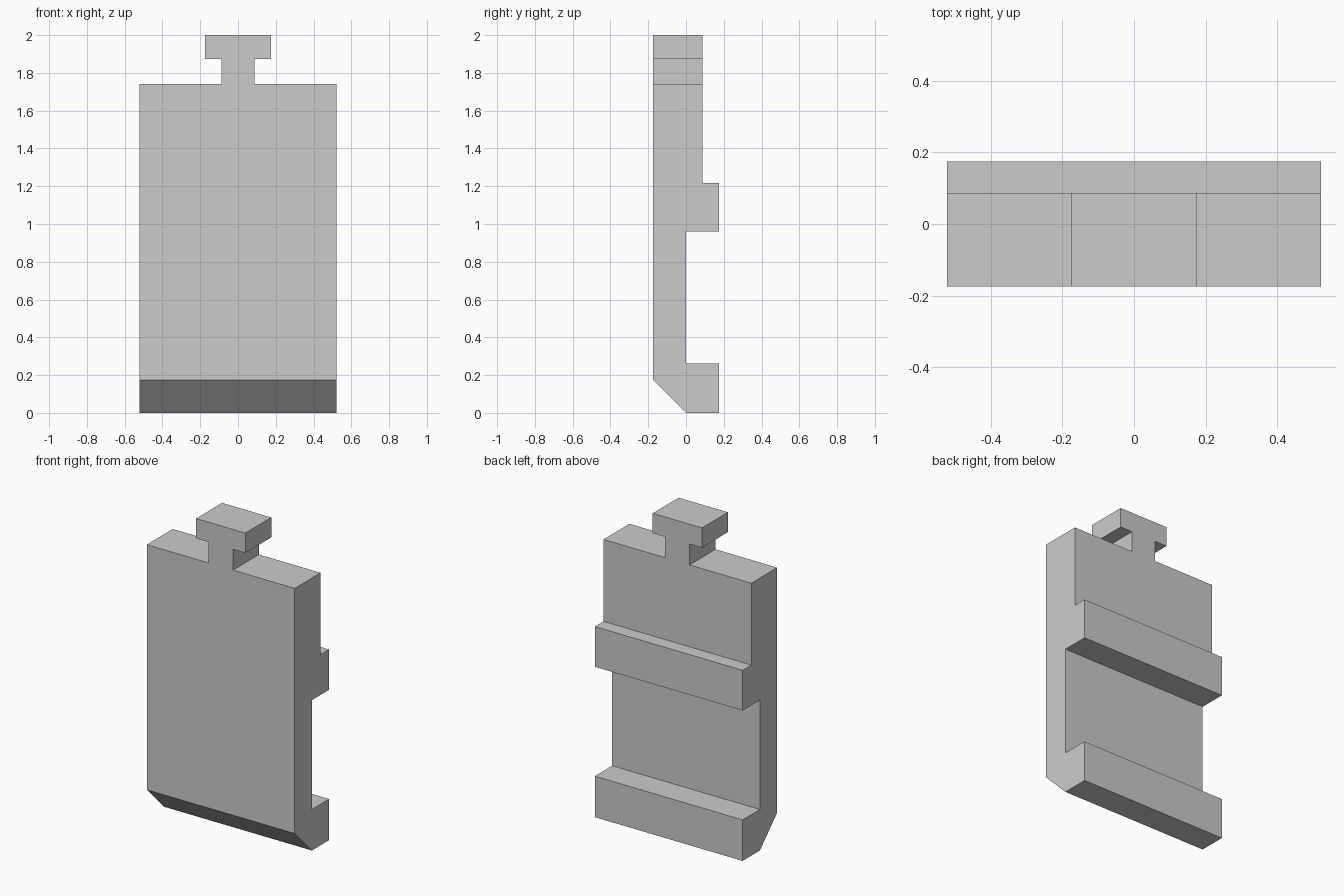
import bpy
import bmesh
from mathutils import Vector

cube = bpy.data.objects.get("Cube")
if cube:
    bpy.data.objects.remove(cube, do_unlink=True)

grey = bpy.data.materials.new("plain grey")
grey.use_nodes = True
colour = (0.6, 0.6, 0.6, 1)
grey.diffuse_color = colour
grey.node_tree.nodes["Principled BSDF"].inputs["Base Color"].default_value = colour


def extrude_profile(name, points, depth):
    """Extrude a closed 3D outline along a vector into a solid part."""
    bm = bmesh.new()
    face = bm.faces.new([bm.verts.new(p) for p in points])
    result = bmesh.ops.extrude_face_region(bm, geom=[face], use_keep_orig=True)
    moved = [v for v in result["geom"] if isinstance(v, bmesh.types.BMVert)]
    bmesh.ops.translate(bm, verts=moved, vec=Vector(depth))
    bmesh.ops.recalc_face_normals(bm, faces=bm.faces)
    mesh = bpy.data.meshes.new(name)
    bm.to_mesh(mesh)
    bm.free()
    mesh.materials.append(grey)
    obj = bpy.data.objects.new(name, mesh)
    bpy.context.collection.objects.link(obj)
    return obj


FRONT, BACK, RIB = -0.174, 0.087, 0.174
HALF_WIDTH, SHOULDER = 0.522, 1.74

# Plate with chamfered foot and two back ribs: side outline (y, z) swept across x
side = [(0, 0), (RIB, 0), (RIB, 0.262), (0, 0.262), (0, 0.96), (RIB, 0.96),
        (RIB, 1.217), (BACK, 1.217), (BACK, SHOULDER), (FRONT, SHOULDER), (FRONT, 0.175)]
extrude_profile("ribbed_plate", [(-HALF_WIDTH, y, z) for y, z in side], (2 * HALF_WIDTH, 0, 0))

# T-shaped tab on top: mirrored half outline (x, z) swept from front to back
half = [(0.087, SHOULDER), (0.087, 1.873), (0.174, 1.873), (0.174, 2)]
outline = half + [(-x, z) for x, z in reversed(half)]
extrude_profile("top_tab", [(x, FRONT, z) for x, z in outline], (0, BACK - FRONT, 0))
